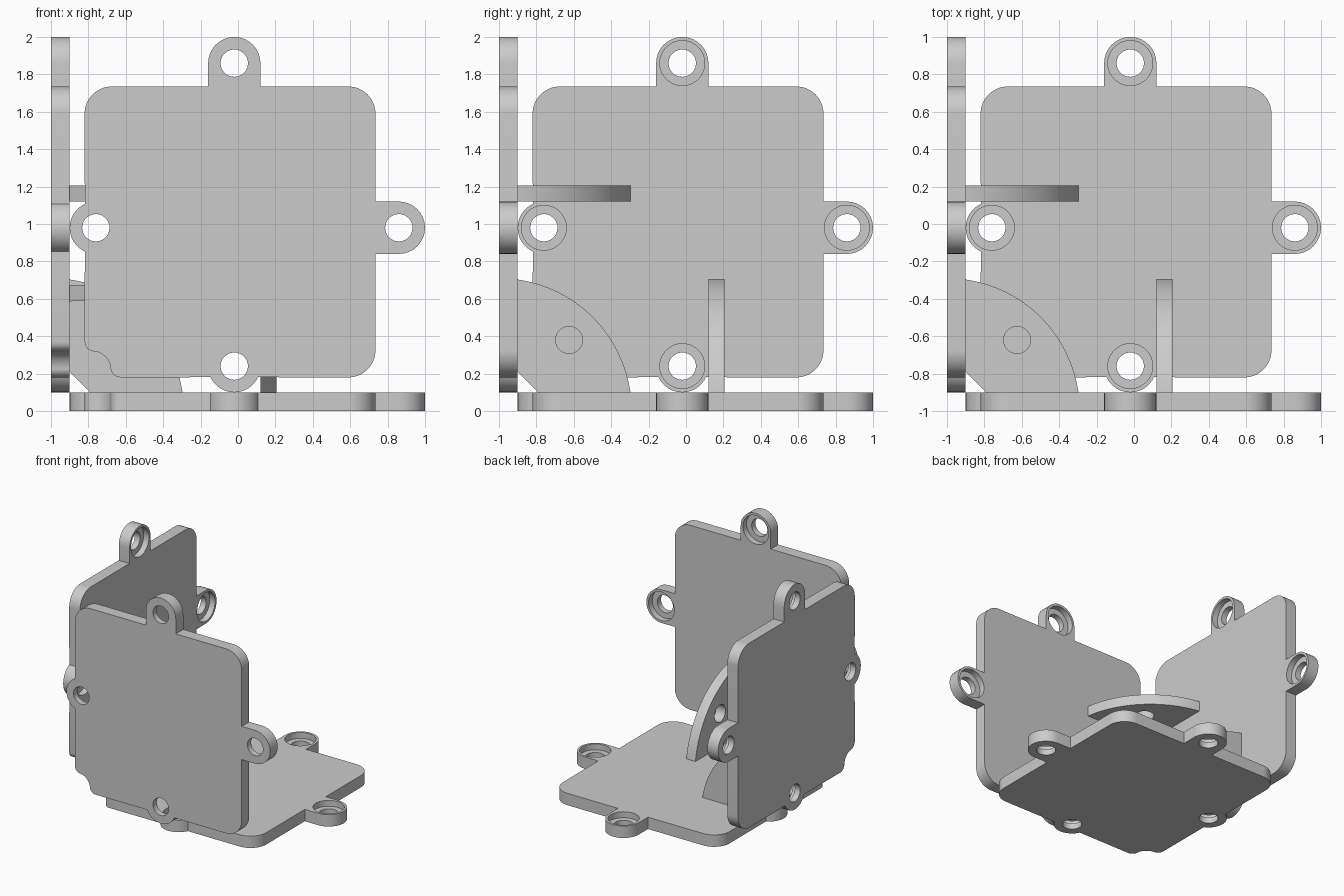
import bpy, bmesh
from math import radians, degrees, cos, sin, asin
from mathutils import Matrix, Vector

cube = bpy.data.objects.get("Cube")
if cube:
    bpy.data.objects.remove(cube)

grey = bpy.data.materials.new("light_grey")
grey.use_nodes = True
colour = (0.6, 0.6, 0.6, 1)
grey.diffuse_color = colour
grey.node_tree.nodes["Principled BSDF"].inputs["Base Color"].default_value = colour

CORNER = Vector((-1, -1, -1))   # point the three plates face
THICK = 0.1
R_OUT, R_IN = 0.71, 0.63


def arc(cx, cy, r, a0, a1, n=16):
    return [(cx + r * cos(radians(a0 + (a1 - a0) * i / n)),
             cy + r * sin(radians(a0 + (a1 - a0) * i / n))) for i in range(n + 1)]


def finish(name, bm):
    bmesh.ops.recalc_face_normals(bm, faces=bm.faces)
    mesh = bpy.data.meshes.new(name)
    bm.to_mesh(mesh)
    bm.free()
    mesh.materials.append(grey)
    obj = bpy.data.objects.new(name, mesh)
    bpy.context.collection.objects.link(obj)
    return obj


def extrude(name, outline, z0, z1):
    bm = bmesh.new()
    face = bm.faces.new([bm.verts.new((x, y, z0)) for x, y in outline])
    up = bmesh.ops.extrude_face_region(bm, geom=[face])["geom"]
    bmesh.ops.translate(bm, vec=(0, 0, z1 - z0),
                        verts=[g for g in up if isinstance(g, bmesh.types.BMVert)])
    return finish(name, bm)


def cylinders(name, centres, r, z0, z1):
    bm = bmesh.new()
    for x, y in centres:
        bmesh.ops.create_cone(bm, cap_ends=True, segments=40, radius1=r, radius2=r,
                              depth=z1 - z0,
                              matrix=Matrix.Translation((x, y, (z0 + z1) / 2)))
    return finish(name, bm)


def ball(name, r):
    bm = bmesh.new()
    bmesh.ops.create_uvsphere(bm, u_segments=96, v_segments=48, radius=r,
                              matrix=Matrix.Translation(CORNER))
    return finish(name, bm)


def boolean(obj, cutter, operation="DIFFERENCE"):
    mod = obj.modifiers.new("cut", "BOOLEAN")
    mod.solver = "EXACT"
    mod.operation = operation
    mod.object = cutter
    deps = bpy.context.evaluated_depsgraph_get()
    mesh = bpy.data.meshes.new_from_object(obj.evaluated_get(deps))
    obj.modifiers.clear()
    obj.data = mesh
    bpy.data.objects.remove(cutter)


# Plate: rounded square with four lugs and a scalloped inner corner
LO, HI, MID, LUG, R = -0.82, 0.735, -0.02, 0.14, 0.145
outline = (
    arc(-0.77, -0.63, 0.05, 180, 270, 6)
    + arc(-0.78, -0.78, 0.1, 90, 0, 10)
    + arc(-0.63, -0.77, 0.05, 180, 270, 6)
    + arc(MID, -0.76, LUG, 205, 335)
    + arc(HI - R, LO + R, R, 270, 360)
    + [(HI, MID - LUG)] + arc(0.86, MID, LUG, -90, 90) + [(HI, MID + LUG)]
    + arc(HI - R, HI - R, R, 0, 90)
    + [(MID + LUG, HI)] + arc(MID, 0.86, LUG, 0, 180) + [(MID - LUG, HI)]
    + arc(LO + R, HI - R, R, 90, 180)
    + arc(-0.76, MID, LUG, 115, 245)
)
lugs = [(MID, -0.76), (MID, 0.86), (-0.76, MID), (0.86, MID)]
plate = extrude("plate", outline, -1, -1 + THICK)
boolean(plate, cylinders("bolt_holes", lugs, 0.073, -1.2, -0.7))
boolean(plate, cylinders("bolt_recesses", lugs, 0.12, -0.95, -0.7))

# Gusset: quarter disc with clipped corner and a round hole
a = degrees(asin(THICK / R_OUT))
gusset_outline = [(-0.9, -0.79), (-0.79, -0.9)] + arc(-1, -1, R_OUT, a, 90 - a, 40)
gusset = extrude("gusset", gusset_outline, 0.12, 0.205)
boolean(gusset, cylinders("gusset_hole", [(-0.625, -0.62)], 0.072, 0, 0.4))

# Corner shell: an eighth of a hollow ball with clipped tips
bm = bmesh.new()
bmesh.ops.create_cube(bm, size=0.8, matrix=Matrix.Translation(CORNER + Vector((0.5,) * 3)))
for normal in ((1, 1, 0), (0, 1, 1), (1, 0, 1)):
    n = Vector(normal)
    cut = bmesh.ops.bisect_plane(bm, geom=bm.verts[:] + bm.edges[:] + bm.faces[:],
                                 plane_co=CORNER + n * 0.155, plane_no=n,
                                 clear_inner=True)
    edges = [g for g in cut["geom_cut"] if isinstance(g, bmesh.types.BMEdge)]
    bmesh.ops.holes_fill(bm, edges=edges)
shell = finish("corner_shell", bm)
boolean(shell, ball("outer_ball", R_OUT), "INTERSECT")
boolean(shell, ball("inner_ball", R_IN))
bore = cylinders("diagonal_bore", [(0, 0)], 0.07, 0.3, 1)
turn = Vector((0, 0, 1)).rotation_difference(Vector((1, 1, 1))).to_matrix().to_4x4()
bore.data.transform(Matrix.Translation(CORNER) @ turn)
boolean(shell, bore)

# Repeat plate and gusset around the diagonal, then stand everything on the ground
parts = [shell]
for obj, names in ((plate, ("base_plate", "side_plate", "front_plate")),
                   (gusset, ("upper_gusset", "left_gusset", "back_gusset"))):
    for k, name in enumerate(names):
        copy = bpy.data.objects.new(name, obj.data.copy())
        copy.data.transform(Matrix.Rotation(radians(120 * k), 4, Vector((1, 1, 1))))
        bpy.context.collection.objects.link(copy)
        parts.append(copy)
    bpy.data.objects.remove(obj)

bpy.ops.object.select_all(action="DESELECT")
for obj in parts:
    obj.data.transform(Matrix.Translation((0, 0, 1)))
    obj.select_set(True)
bpy.context.view_layer.objects.active = shell
bpy.ops.object.shade_smooth_by_angle(angle=radians(30))
